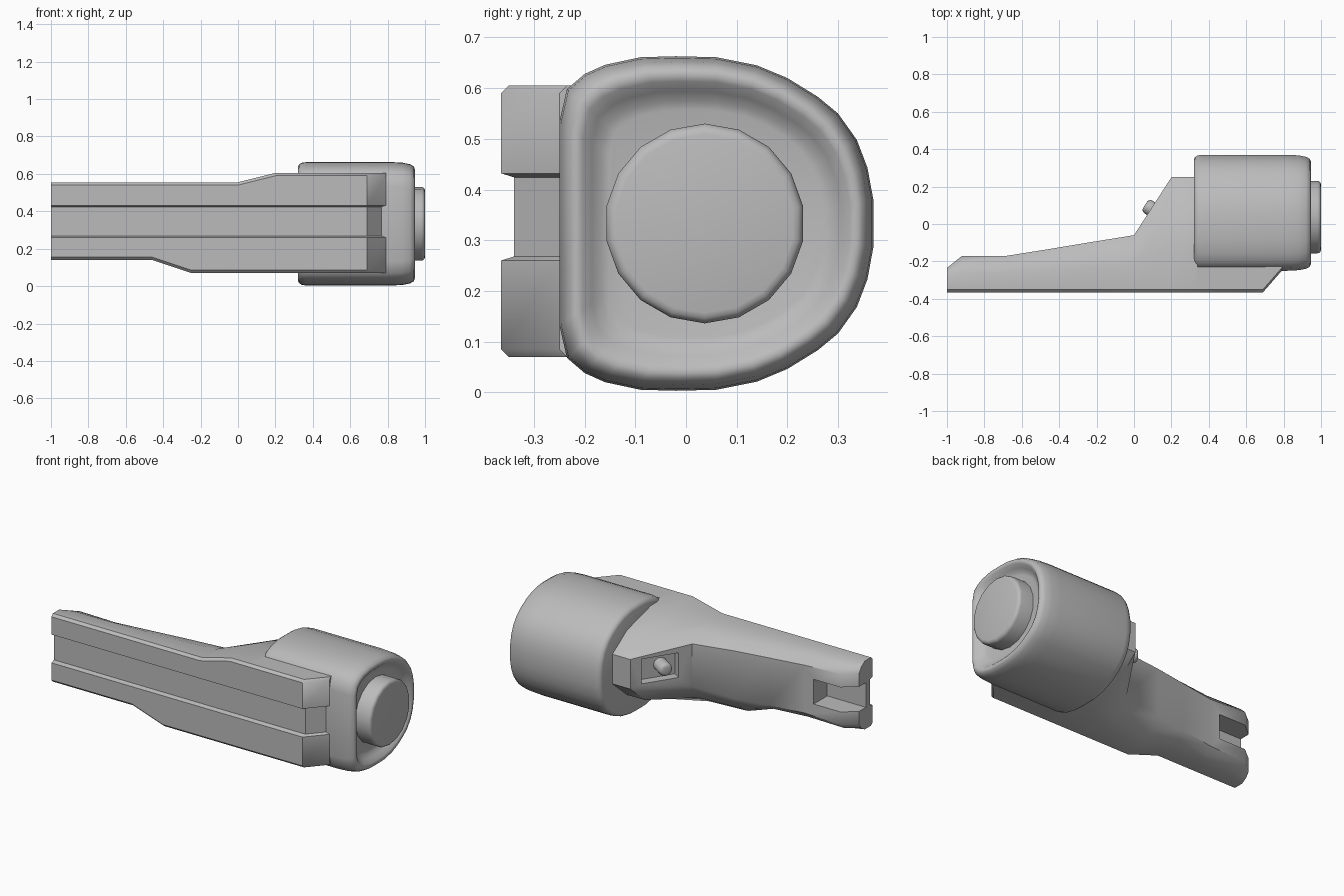
import bpy, bmesh
from math import atan2, pi, radians
from mathutils import Matrix

cube = bpy.data.objects.get("Cube")
if cube:
    bpy.data.objects.remove(cube)

grey = bpy.data.materials.new("plain grey")
grey.use_nodes = True
grey.diffuse_color = (0.5, 0.5, 0.5, 1)
grey.node_tree.nodes["Principled BSDF"].inputs["Base Color"].default_value = (0.5, 0.5, 0.5, 1)

MID = 0.333  # height of the housing axis


def finish(name, bm):
    bmesh.ops.recalc_face_normals(bm, faces=bm.faces)
    mesh = bpy.data.meshes.new(name)
    bm.to_mesh(mesh)
    bm.free()
    mesh.materials.append(grey)
    obj = bpy.data.objects.new(name, mesh)
    bpy.context.collection.objects.link(obj)
    return obj


def activate(obj):
    bpy.ops.object.select_all(action='DESELECT')
    obj.select_set(True)
    bpy.context.view_layer.objects.active = obj


def smooth(obj, angle=40):
    activate(obj)
    bpy.ops.object.shade_smooth_by_angle(angle=radians(angle))


def loft(name, rings):
    """Skin a list of equal-length point rings and cap both ends."""
    bm = bmesh.new()
    loops = [[bm.verts.new(p) for p in ring] for ring in rings]
    n = len(loops[0])
    for a, b in zip(loops, loops[1:]):
        for i in range(n):
            j = (i + 1) % n
            bm.faces.new((a[i], a[j], b[j], b[i]))
    bm.faces.new(loops[0])
    bm.faces.new(loops[-1])
    return finish(name, bm)


def cut(obj, center, size, turn=0):
    """Remove a box from an object."""
    bm = bmesh.new()
    bmesh.ops.create_cube(bm, size=1)
    bmesh.ops.transform(bm, verts=bm.verts, matrix=Matrix.Translation(center)
                        @ Matrix.Rotation(turn, 4, 'Z') @ Matrix.Diagonal((*size, 1)))
    box = finish("cutter", bm)
    box.hide_render = True
    activate(obj)
    mod = obj.modifiers.new("cut", 'BOOLEAN')
    mod.operation, mod.solver, mod.object = 'DIFFERENCE', 'EXACT', box
    bpy.ops.object.modifier_apply(modifier=mod.name)
    bpy.data.objects.remove(box)


# Housing: D-shaped drum with rounded rims and a dished outer end
half = [(-0.25, 0.2), (-0.235, 0.265), (-0.2, 0.295), (-0.16, 0.313), (-0.09, 0.328),
        (-0.02, 0.33), (0.06, 0.328), (0.14, 0.312), (0.2, 0.287), (0.26, 0.25),
        (0.3, 0.217), (0.337, 0.165), (0.358, 0.11), (0.37, 0.045)]
outline = half + [(y, -h) for y, h in reversed(half)]
steps = [(0.32, 0.92), (0.326, 0.96), (0.34, 0.988), (0.365, 1), (0.82, 1), (0.88, 0.99),
         (0.92, 0.965), (0.94, 0.93), (0.945, 0.89), (0.94, 0.85), (0.92, 0.79),
         (0.905, 0.73), (0.9, 0.68)]
housing = loft("housing", [[(x, 0.06 + (y - 0.06) * s, MID + h * s) for y, h in outline]
                           for x, s in steps])
smooth(housing, 50)


def disc(name, radius, depth, sides, matrix, bevel):
    bm = bmesh.new()
    bmesh.ops.create_cone(bm, cap_ends=True, segments=sides, radius1=radius,
                          radius2=radius, depth=depth)
    rim = [e for e in bm.edges if all(v.co.z > 0 for v in e.verts)]
    bmesh.ops.bevel(bm, geom=rim, offset=bevel, segments=3, affect='EDGES', profile=0.5)
    bmesh.ops.transform(bm, verts=bm.verts, matrix=matrix)
    smooth(finish(name, bm), 50)


# Round cap on the outer end
disc("end_cap", 0.197, 0.14, 18, Matrix.Translation((0.93, 0.037, MID))
     @ Matrix.Rotation(pi / 2, 4, 'Y') @ Matrix.Rotation(pi / 18, 4, 'Z'), 0.02)


# Arm: grooved bracket swept along x
def section(x, front, back, shoulder, low, high, tip_low, tip_high):
    c, g = 0.015, 0.026
    bulge = shoulder + (back - shoulder) * 0.62
    return [(x, y, z) for y, z in (
        (front, low + c), (front, 0.26), (front + g, 0.268), (front + g, 0.424),
        (front, 0.432), (front, high - c), (front + c, high), (shoulder, high),
        (bulge, high * 0.6 + tip_high * 0.4), (back, tip_high),
        (back, tip_low), (bulge, low * 0.6 + tip_low * 0.4),
        (shoulder, low), (front + c, low))]


F = -0.365
arm = loft("arm", [
    section(-1, F, -0.235, -0.29, 0.14, 0.555, 0.19, 0.5),
    section(-0.92, F, -0.17, -0.26, 0.14, 0.555, 0.19, 0.5),
    section(-0.68, F, -0.17, -0.26, 0.14, 0.555, 0.2, 0.49),
    section(-0.46, F, -0.135, -0.25, 0.14, 0.555, 0.2, 0.49),
    section(-0.25, F, -0.1, -0.24, 0.07, 0.555, 0.2, 0.49),
    section(0, F, -0.06, -0.22, 0.07, 0.555, 0.22, 0.48),
    section(0.2, F, 0.25, -0.12, 0.07, 0.605, 0.27, 0.45),
    section(0.33, F, 0.25, -0.12, 0.07, 0.605, 0.27, 0.45),
    section(0.34, F, -0.22, -0.23, 0.07, 0.605, 0.15, 0.5),
    section(0.69, F, -0.22, -0.23, 0.07, 0.605, 0.15, 0.5),
    section(0.79, -0.25, -0.21, -0.22, 0.07, 0.605, 0.15, 0.5)])

# Slot in the free end and pocket in the sloping back
slope = atan2(0.31, 0.2)
cut(arm, (-0.95, -0.1, 0.345), (0.42, 0.4, 0.15))
cut(arm, (0.09, 0.11, 0.365), (0.22, 0.14, 0.15), slope)
smooth(arm)

# Small knob inside the pocket
disc("pocket_knob", 0.04, 0.12, 16, Matrix.Translation((0.11, 0.07, 0.365))
     @ Matrix.Rotation(slope, 4, 'Z') @ Matrix.Rotation(-pi / 2, 4, 'X'), 0.02)
